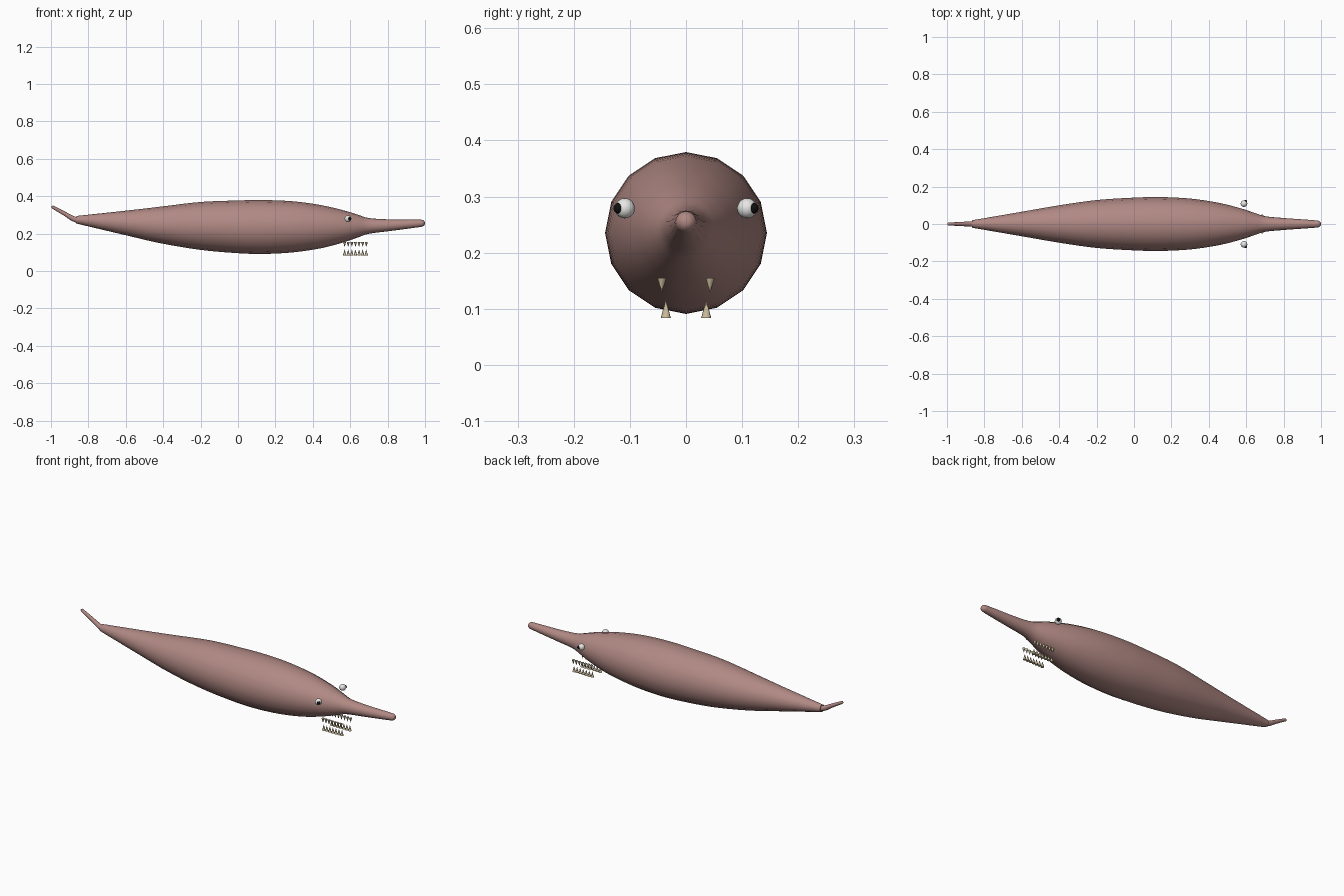
import bpy, bmesh
from math import pi, sin, cos
from mathutils import Vector, Matrix

cube = bpy.data.objects.get("Cube")
if cube:
    bpy.data.objects.remove(cube)


def material(name, rgb):
    mat = bpy.data.materials.new(name)
    mat.use_nodes = True
    mat.diffuse_color = (*rgb, 1)
    mat.node_tree.nodes["Principled BSDF"].inputs["Base Color"].default_value = (*rgb, 1)
    return mat


skin = material("dusky_pink_skin", (0.44, 0.25, 0.23))
white = material("eye_white", (0.8, 0.8, 0.78))
black = material("pupil_black", (0.005, 0.005, 0.005))
ivory = material("tooth_ivory", (0.6, 0.5, 0.33))


def finish(name, bm, mat):
    bmesh.ops.recalc_face_normals(bm, faces=bm.faces)
    mesh = bpy.data.meshes.new(name)
    bm.to_mesh(mesh)
    bm.free()
    mesh.materials.append(mat)
    obj = bpy.data.objects.new(name, mesh)
    bpy.context.collection.objects.link(obj)
    bpy.ops.object.select_all(action="DESELECT")
    obj.select_set(True)
    bpy.context.view_layer.objects.active = obj
    bpy.ops.object.shade_smooth_by_angle(angle=pi / 4)
    return obj


def smooth_stations(stations, steps):
    """Catmull-Rom interpolation of (x, height, radius) stations."""
    pts = [Vector(s) for s in stations]
    pts = [pts[0]] + pts + [pts[-1]]
    out = []
    for a, b, c, d in zip(pts, pts[1:], pts[2:], pts[3:]):
        for i in range(steps):
            t = i / steps
            out.append(b + t / 2 * ((c - a) + t * ((2 * a - 5 * b + 4 * c - d)
                       + t * (3 * b - 3 * c + d - a))))
    return out + [pts[-1]]


def loft(name, stations, sides, steps, dome):
    """Round skin along a path in the xz plane, with a domed far end."""
    rings = smooth_stations(stations, steps)
    path = [(Vector((x, 0, z)), r) for x, z, r in rings]
    end, radius = path[-1]
    heading = (end - path[-2][0]).normalized()
    for i in range(1, 5):
        a = i * pi / 10
        path.append((end + heading * dome * sin(a), radius * cos(a)))
    bm = bmesh.new()
    previous = None
    for i, (p, r) in enumerate(path):
        along = (path[min(i + 1, len(path) - 1)][0] - path[max(i - 1, 0)][0]).normalized()
        side = Vector((0, 1, 0))
        up = along.cross(side)
        ring = [bm.verts.new(p + r * (up * cos(k * 2 * pi / sides) + side * sin(k * 2 * pi / sides)))
                for k in range(sides)]
        if previous:
            for k in range(sides):
                n = (k + 1) % sides
                bm.faces.new((previous[k], previous[n], ring[n], ring[k]))
        else:
            bm.faces.new(ring)
        previous = ring
    bm.faces.new(previous)
    return finish(name, bm, skin)


def ball(name, centre, radius, mat):
    bm = bmesh.new()
    bmesh.ops.create_uvsphere(bm, u_segments=16, v_segments=10, radius=radius,
                              matrix=Matrix.Translation(centre))
    return finish(name, bm, mat)


def tooth_row(name, y, z, radius, length, turn):
    bm = bmesh.new()
    for i in range(7):
        place = Matrix.Translation((0.57 + 0.0193 * i, y, z)) @ Matrix.Rotation(turn, 4, "X")
        bmesh.ops.create_cone(bm, cap_ends=True, segments=8, radius1=radius,
                              radius2=0.0005, depth=length, matrix=place)
    return finish(name, bm, ivory)


# Spindle body running into a long snout
loft("body", [
    (-0.865, 0.274, 0.02), (-0.58, 0.256, 0.069), (-0.4, 0.246, 0.1),
    (-0.2, 0.241, 0.128), (0, 0.236, 0.141), (0.14, 0.235, 0.144),
    (0.3, 0.236, 0.136), (0.45, 0.237, 0.114), (0.57, 0.239, 0.084),
    (0.64, 0.24, 0.061), (0.7, 0.241, 0.042), (0.8, 0.244, 0.032),
    (0.9, 0.25, 0.025), (0.98, 0.255, 0.019)], 16, 4, 0.02)

# Thin upturned tail
loft("tail", [
    (-0.84, 0.268, 0.015), (-0.88, 0.279, 0.014),
    (-0.925, 0.305, 0.011), (-0.99, 0.341, 0.008)], 12, 4, 0.008)

# Eyes and teeth on both sides
for label, s in (("left", 1), ("right", -1)):
    ball("eye_" + label, (0.588, s * 0.109, 0.279), 0.018, white)
    ball("pupil_" + label, (0.596, s * 0.12, 0.279), 0.0095, black)
    tooth_row("upper_teeth_" + label, s * 0.043, 0.142, 0.008, 0.025, pi)
    tooth_row("lower_teeth_" + label, s * 0.036, 0.099, 0.009, 0.031, 0)
